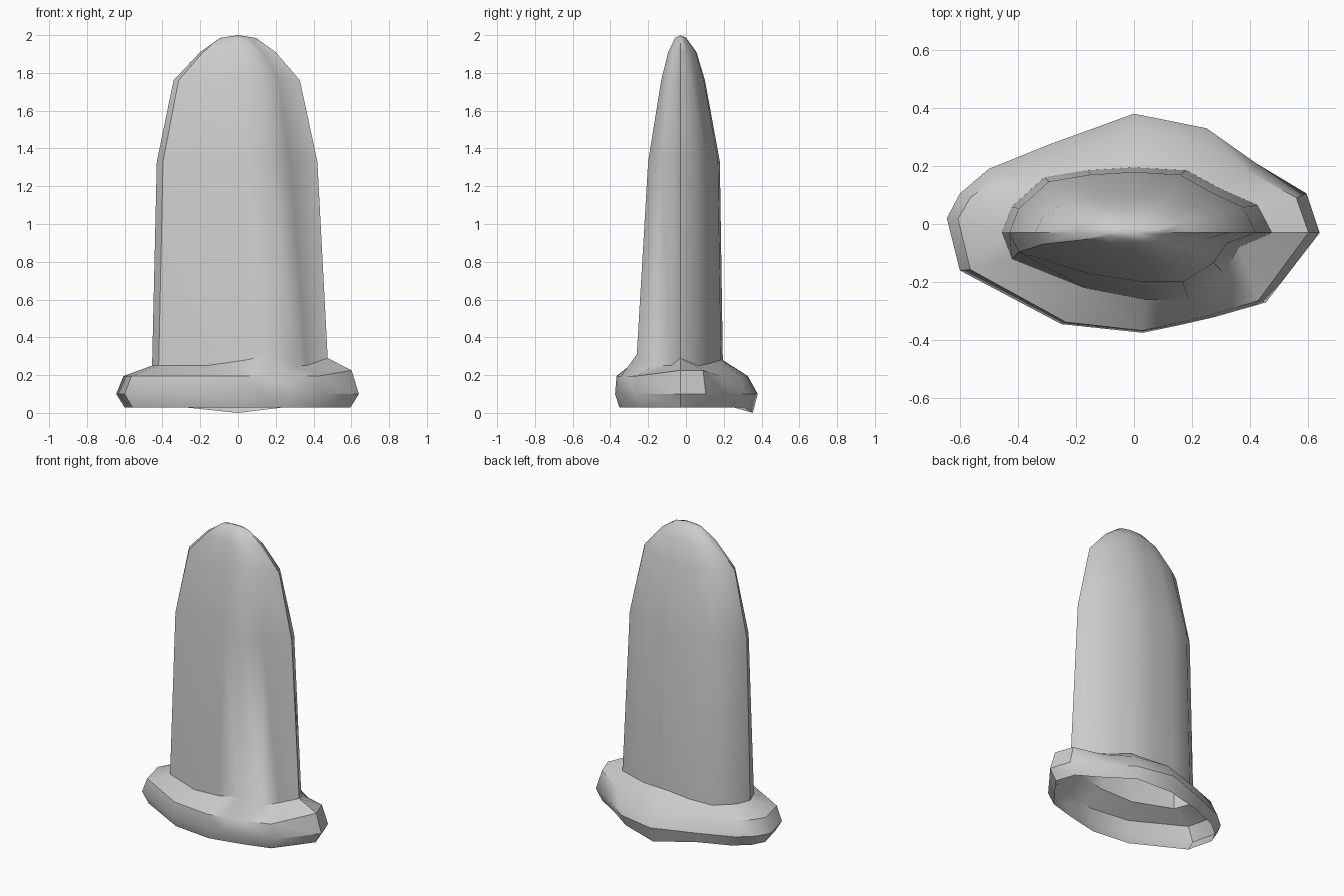
import bpy, bmesh

if "Cube" in bpy.data.objects:
    bpy.data.objects.remove(bpy.data.objects["Cube"])

# Body cross-section at the collar: x, y, z
base = [(-.455, -.03, .25), (-.42, .06, .25), (-.31, .16, .25), (-.16, .185, .26),
        (0, .195, .28), (.18, .185, .28), (.30, .12, .26), (.425, .065, .25),
        (.475, -.03, .29), (.36, -.08, .25), (.31, -.17, .25), (.19, -.26, .31),
        (.04, -.26, .28), (-.17, -.22, .25), (-.42, -.12, .25)]
# Widest outline of the collar, same stations
rim = [(-.645, .02), (-.60, .105), (-.50, .19), (-.29, .275), (0, .38),
       (.25, .33), (.42, .21), (.595, .105), (.64, -.03), (.455, -.27),
       (.28, -.32), (.15, -.35), (.03, -.375), (-.25, -.345), (-.60, -.16)]
CY = -.03


def body_ring(z, left, right, front, back):
    return [(x * (left if x < 0 else right),
             CY + (y - CY) * (front if y < CY else back), z) for x, y, _ in base]


def rim_ring(z, sx, front, back):
    return [(x * sx, y * (front if y < 0 else back), z) for x, y in rim]


# Collar: bottom lip, bulge, upper shoulder
lip = [(x, y, 0 if i == 4 else .028) for i, (x, y, z) in enumerate(rim_ring(.028, .93, .94, .93))]
bulge = rim_ring(.10, 1, 1, 1)
shoulder = [(x, y, z + (.03 if x > .5 else 0)) for x, y, z in rim_ring(.195, .94, .98, .86)]

# Blade-like hollow body narrowing to a rounded tip
rings = [lip, bulge, shoulder, base,
         body_ring(1.33, .945, .885, .74, .93),
         body_ring(1.76, .75, .69, .44, .58),
         body_ring(1.91, .44, .42, .28, .38),
         body_ring(1.985, .21, .20, .12, .14)]

bm = bmesh.new()
loops = [[bm.verts.new(p) for p in ring] for ring in rings]
n = len(base)
for a, b in zip(loops, loops[1:]):
    for i in range(n):
        j = (i + 1) % n
        bm.faces.new((a[i], a[j], b[j], b[i]))
tip = bm.verts.new((0, CY, 2.0))
for i in range(n):
    bm.faces.new((loops[-1][i], loops[-1][(i + 1) % n], tip))
bmesh.ops.recalc_face_normals(bm, faces=bm.faces)
# An open shell: make sure the collar faces outward
bm.normal_update()
if sum(f.normal.dot(f.calc_center_median()) for f in bm.faces if f.calc_center_median().z < 1.3) < 0:
    bmesh.ops.reverse_faces(bm, faces=bm.faces)

mesh = bpy.data.meshes.new("hollow_sheath")
bm.to_mesh(mesh)
bm.free()
obj = bpy.data.objects.new("hollow_sheath", mesh)
bpy.context.collection.objects.link(obj)
bpy.context.view_layer.objects.active = obj
obj.select_set(True)
bpy.ops.object.shade_smooth_by_angle(angle=0.7)
